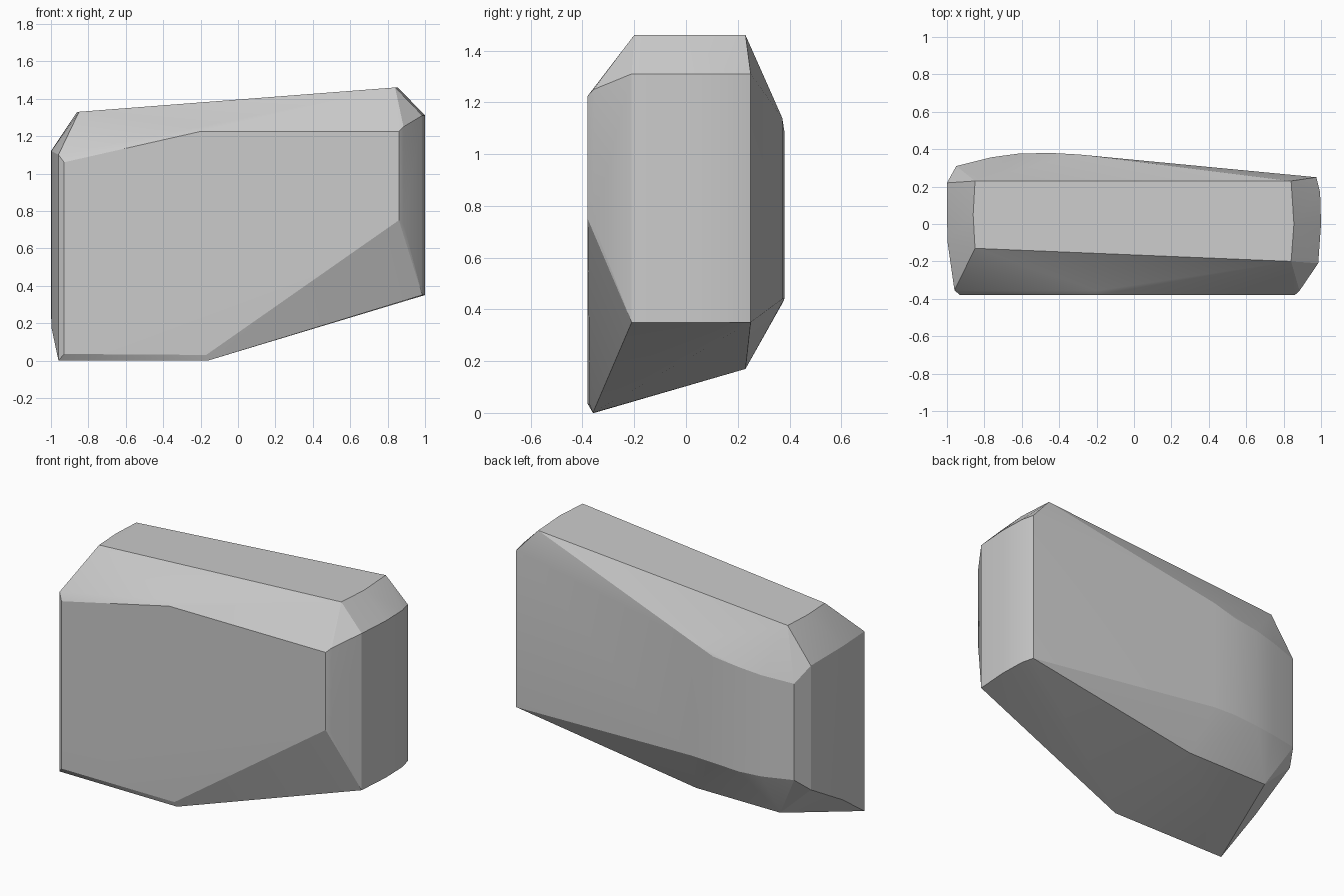
import bpy
import bmesh
import math

default_cube = bpy.data.objects.get("Cube")
if default_cube:
    bpy.data.objects.remove(default_cube, do_unlink=True)


def make_material(name, red, green, blue):
    material = bpy.data.materials.new(name)
    material.use_nodes = True
    color = (red, green, blue, 1)
    material.diffuse_color = color
    material.node_tree.nodes["Principled BSDF"].inputs["Base Color"].default_value = color
    return material


def uprights(outline):
    """Turn plan positions with an upper and a lower height into corner points."""
    points = []
    for x, y, upper, lower in outline:
        points.append((x, y, upper))
        points.append((x, y, lower))
    return points


def make_hull(name, points, material):
    """Wrap the corner points in a faceted convex skin."""
    bm = bmesh.new()
    for point in points:
        bm.verts.new(point)
    hull = bmesh.ops.convex_hull(bm, input=bm.verts)
    unused = [item for item in hull["geom_interior"] if isinstance(item, bmesh.types.BMVert)]
    bmesh.ops.delete(bm, geom=unused, context="VERTS")
    bmesh.ops.dissolve_limit(bm, angle_limit=math.radians(1), verts=bm.verts, edges=bm.edges)
    bmesh.ops.recalc_face_normals(bm, faces=bm.faces)
    mesh = bpy.data.meshes.new(name)
    bm.to_mesh(mesh)
    bm.free()
    mesh.materials.append(material)
    rock = bpy.data.objects.new(name, mesh)
    bpy.context.collection.objects.link(rock)
    return rock


# Sloping top plateau, its two ends slightly bowed
plateau = [(-.85, -.13, 1.33), (-.86, .05, 1.33), (-.85, .23, 1.33),
           (.84, -.2, 1.46), (.855, 0, 1.46), (.84, .23, 1.46)]

# Bowed end walls
wide_end = uprights([(.985, -.21, 1.31, .35), (1, 0, 1.31, .35),
                     (.995, .17, 1.31, .35), (.975, .25, 1.31, .35)])
narrow_end = uprights([(-1, .22, 1.12, .36), (-.998, -.09, 1.12, .18)])

# Back wall, bulging towards the narrow end
back_wall = uprights([(-.3, .372, 1.14, .44), (-.45, .38, 1.09, .44),
                      (-.62, .376, 1.07, .43), (-.76, .357, 1.05, .43),
                      (-.95, .31, 1.03, .44)])

# Front wall with a narrow softened rim
front_wall = uprights([(-.93, -.38, 1.06, .035), (.86, -.38, 1.225, .75),
                       (-.96, -.355, 1.1, 0), (.885, -.357, 1.25, .73)])
front_wall += [(-.2, -.38, 1.225), (-.2, -.357, 1.25),
               (-.17, -.372, .03), (-.16, -.36, 0)]

# Slanted underside
underside = [(-.8, .23, .17), (-.23, .23, .17)]

stone_gray = make_material("stone gray", .6, .6, .6)
rock = make_hull("rock", plateau + wide_end + narrow_end + back_wall + front_wall + underside,
                 stone_gray)

# Soften only the shallow facets
for other in bpy.context.selected_objects:
    other.select_set(False)
rock.select_set(True)
bpy.context.view_layer.objects.active = rock
bpy.ops.object.shade_smooth_by_angle(angle=math.radians(18))
